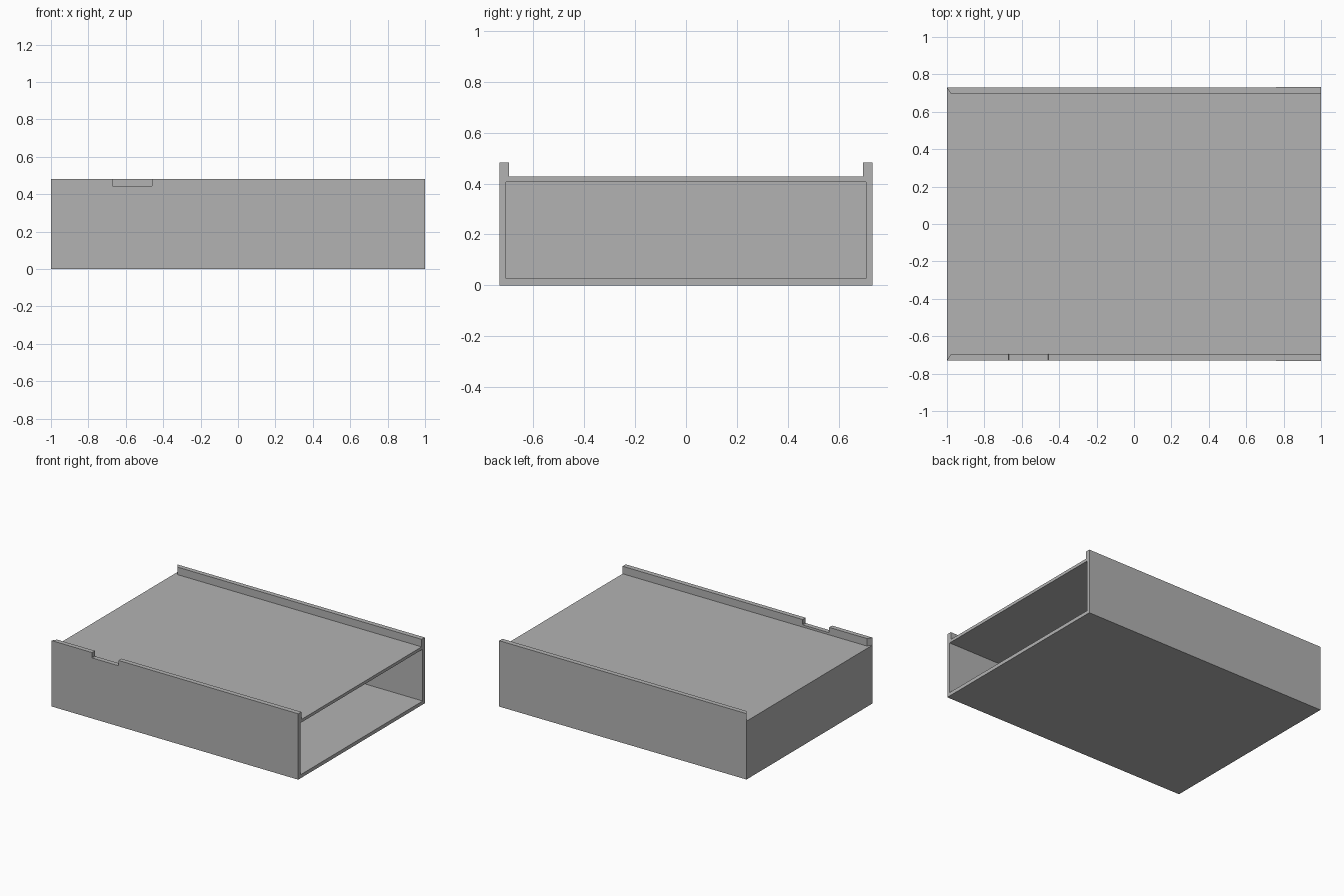
import bpy, bmesh
from mathutils import Vector

if "Cube" in bpy.data.objects:
    bpy.data.objects.remove(bpy.data.objects["Cube"], do_unlink=True)

DECK, TOP = 0.427, 0.482          # deck height, rail height
RAIL_IN = 0.695                   # inner face of the rails
WALL, END_WALL = 0.024, 0.025

grey = bpy.data.materials.new("plain grey")
grey.use_nodes = True
colour = (0.45, 0.45, 0.45, 1)
grey.diffuse_color = colour
grey.node_tree.nodes["Principled BSDF"].inputs["Base Color"].default_value = colour


def outer_y(x):
    """Half width of the case, tapering slightly to the closed end."""
    return 0.73 + 0.0015 * x


def finish(name, bm):
    bmesh.ops.recalc_face_normals(bm, faces=bm.faces)
    mesh = bpy.data.meshes.new(name)
    bm.to_mesh(mesh)
    bm.free()
    mesh.materials.append(grey)
    obj = bpy.data.objects.new(name, mesh)
    bpy.context.collection.objects.link(obj)


# Sleeve: a box hollowed from its open end
bm = bmesh.new()
bmesh.ops.create_cube(bm, size=2)
for v in bm.verts:
    v.co.y *= outer_y(v.co.x)
    v.co.z = DECK if v.co.z > 0 else 0
mouth = max(bm.faces, key=lambda f: f.calc_center_median().x)
bmesh.ops.inset_region(bm, faces=[mouth], thickness=WALL, use_even_offset=True)
bmesh.ops.translate(bm, verts=mouth.verts, vec=(0, 0, 0.002))
cavity = bmesh.ops.extrude_face_region(bm, geom=[mouth])["geom"]
bmesh.ops.translate(bm, vec=(END_WALL - 2, 0, 0),
                    verts=[g for g in cavity if isinstance(g, bmesh.types.BMVert)])
if mouth.is_valid:
    bmesh.ops.delete(bm, geom=[mouth], context='FACES_ONLY')
finish("sleeve", bm)


# Rails: side profile extruded across, mitred at the closed end
def rail(name, side, profile):
    bm = bmesh.new()
    rows = []
    for inner in (False, True):
        row = []
        for x, z in profile:
            y = RAIL_IN if inner else outer_y(x)
            if inner and x == -1:
                x = -0.978
            row.append(bm.verts.new(Vector((x, side * y, z))))
        rows.append(row)
        bm.faces.new(row)
    a, b = rows
    for i in range(len(profile)):
        j = (i + 1) % len(profile)
        bm.faces.new((a[i], a[j], b[j], b[i]))
    finish(name, bm)


ends = [(-1, TOP), (-1, DECK), (1, DECK), (1, TOP)]
notch = [(-0.457, TOP), (-0.457, 0.447), (-0.461, 0.443),
         (-0.668, 0.443), (-0.672, 0.447), (-0.672, TOP)]
rail("back_rail", 1, ends)
rail("front_notched_rail", -1, ends + notch)
